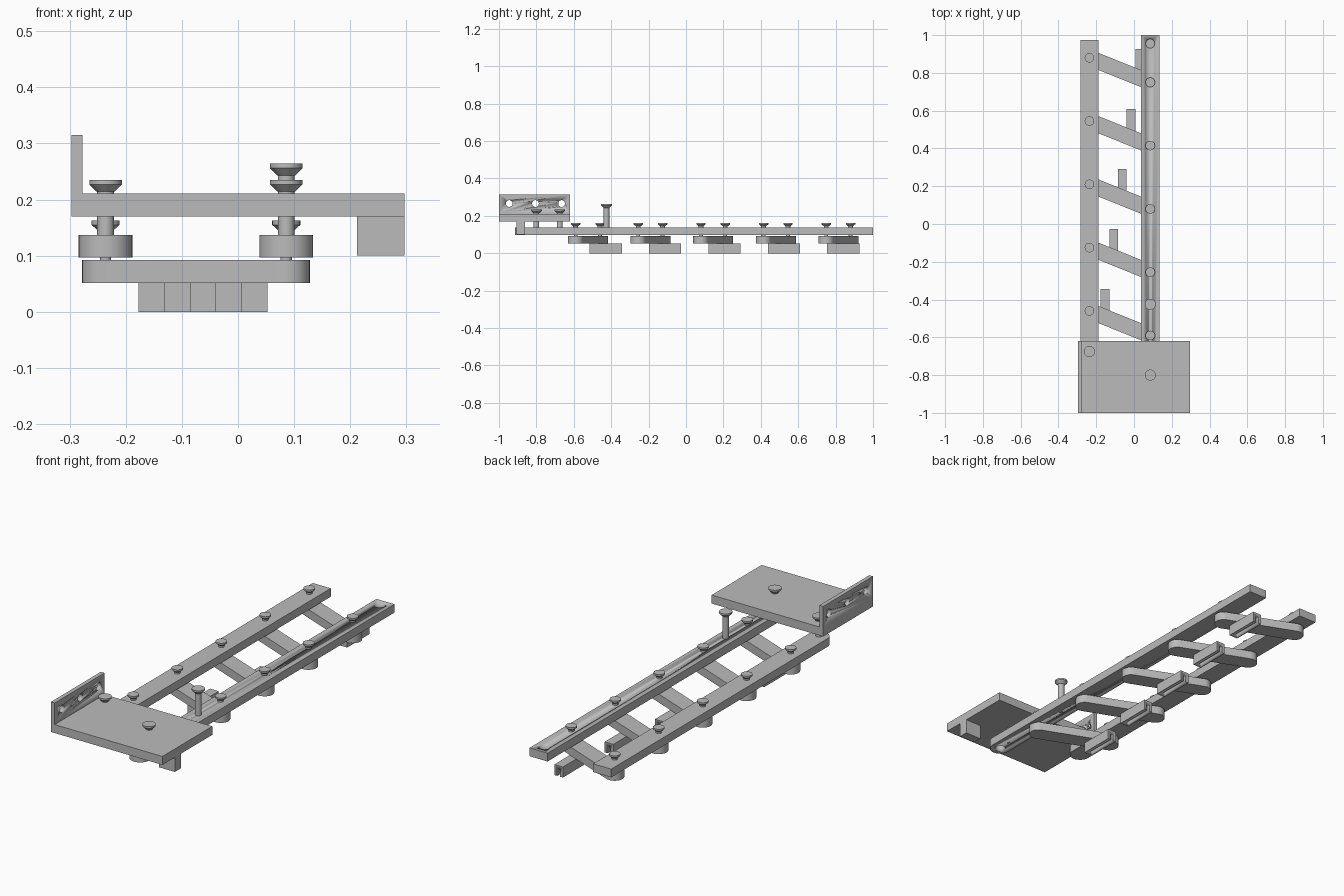
import bpy, bmesh, math
from mathutils import Matrix, Vector

cube = bpy.data.objects.get("Cube")
if cube:
    bpy.data.objects.remove(cube, do_unlink=True)

# single grey finish
grey = bpy.data.materials.new("plain_grey")
grey.use_nodes = True
colour = (0.5, 0.5, 0.5, 1)
grey.diffuse_color = colour
grey.node_tree.nodes["Principled BSDF"].inputs["Base Color"].default_value = colour


def finish(bm, name):
    bmesh.ops.recalc_face_normals(bm, faces=bm.faces)
    mesh = bpy.data.meshes.new(name)
    bm.to_mesh(mesh)
    bm.free()
    ob = bpy.data.objects.new(name, mesh)
    bpy.context.collection.objects.link(ob)
    mesh.materials.append(grey)
    activate(ob)
    bpy.ops.object.shade_smooth_by_angle(angle=math.radians(30))
    return ob


def activate(ob):
    bpy.ops.object.select_all(action='DESELECT')
    ob.select_set(True)
    bpy.context.view_layer.objects.active = ob


def extrude(name, outline, z0, z1):
    """Prism from a flat outline."""
    bm = bmesh.new()
    face = bm.faces.new([bm.verts.new((x, y, z0)) for x, y in outline])
    top = bmesh.ops.extrude_face_region(bm, geom=[face])["geom"]
    verts = [v for v in top if isinstance(v, bmesh.types.BMVert)]
    bmesh.ops.translate(bm, verts=verts, vec=(0, 0, z1 - z0))
    return finish(bm, name)


def box(name, x0, x1, y0, y1, z0, z1):
    return extrude(name, [(x0, y0), (x1, y0), (x1, y1), (x0, y1)], z0, z1)


def half_round(centre, radius, start, steps=16):
    return [(centre[0] + radius * math.cos(start + math.pi * i / steps),
             centre[1] + radius * math.sin(start + math.pi * i / steps))
            for i in range(steps + 1)]


def lathe(name, x, y, profile, sides=32):
    """Turned part from (radius, height) pairs, closed at both ends."""
    bm = bmesh.new()
    rings = []
    for r, z in profile:
        rings.append([bm.verts.new((x + r * math.cos(math.tau * i / sides),
                                    y + r * math.sin(math.tau * i / sides), z))
                      for i in range(sides)])
    for a, b in zip(rings, rings[1:]):
        for i in range(sides):
            j = (i + 1) % sides
            bm.faces.new((a[i], a[j], b[j], b[i]))
    bm.faces.new(rings[0])
    bm.faces.new(rings[-1])
    return finish(bm, name)


def cut(ob, cutter):
    cutter.hide_render = True
    mod = ob.modifiers.new("cut", 'BOOLEAN')
    mod.operation = 'DIFFERENCE'
    mod.object = cutter
    activate(ob)
    bpy.ops.object.modifier_apply(modifier=mod.name)
    bpy.data.objects.remove(cutter, do_unlink=True)


LEFT_X, RIGHT_X = 0.086, -0.236
RAIL_Z0, RAIL_Z1 = 0.097, 0.137
PLATE_Z0, PLATE_Z1 = 0.17, 0.211


# rails: round front end, square back end
def rail(name, x, front, back, r=0.048):
    outline = half_round((x, front + r), r, math.pi)
    outline += [(x + r, back), (x - r, back)]
    return extrude(name, outline, RAIL_Z0, RAIL_Z1)


left_rail = rail("left_rail", LEFT_X, -0.915, 1.0)
right_rail = rail("right_rail", RIGHT_X, -0.72, 0.975)
cut(left_rail, lathe("hole", LEFT_X, 0.955, [(0.024, 0.11), (0.024, 0.2)]))
cut(left_rail, lathe("hole", LEFT_X, -0.866, [(0.024, 0.05), (0.024, 0.2)]))


# pin with a flared head; the thin foot passes down into the arm
def pin(name, x, y, foot, seat, top, stem, head):
    lathe(name, x, y, [(0.01, foot), (0.01, RAIL_Z0 + 0.005),
                       (stem, RAIL_Z0 + 0.005), (stem, seat),
                       (head * 0.55, seat), (head, top - 0.008), (head, top)])


# swing arms with pivot pins and grooved feet
for k in range(5):
    y = -0.59 + 0.335 * k
    a, b = Vector((LEFT_X, y)), Vector((RIGHT_X, y + 0.13))
    heading = math.atan2(b.y - a.y, b.x - a.x)
    r = 0.042
    outline = half_round(b, r, heading - math.pi / 2)
    outline += half_round(a, r, heading + math.pi / 2)
    extrude(f"swing_arm_{k + 1}", outline, 0.051, 0.092)
    for side, p in (("left", a), ("right", b)):
        pin(f"{side}_pivot_pin_{k + 1}", p.x, p.y, 0.08, 0.145, 0.163, 0.013, 0.025)

    fx, fy = -0.154 + 0.046 * k, -0.515 + 0.3175 * k
    foot = box(f"foot_{k + 1}", fx - 0.023, fx + 0.023, fy, fy + 0.172, 0, 0.051)
    cut(foot, box("groove", fx - 0.007, fx + 0.007, fy + 0.02, fy + 0.3, -0.1, 0.034))

# mounting plate with drilled side flange and stop block
box("mounting_plate", -0.297, 0.297, -1.0, -0.62, PLATE_Z0, PLATE_Z1)
flange = box("side_flange", -0.297, -0.277, -1.0, -0.62, PLATE_Z1, 0.315)
for y in (-0.945, -0.805, -0.665):
    drill = lathe("drill", 0, 0, [(0.018, -0.1), (0.018, 0.1)])
    drill.data.transform(Matrix.Translation((-0.287, y, 0.266))
                         @ Matrix.Rotation(math.pi / 2, 4, 'Y'))
    cut(flange, drill)
box("stop_block", 0.212, 0.297, -0.905, -0.86, 0.1, PLATE_Z0)

# plate pins and the tall handle pin
pin("left_plate_pin", LEFT_X, -0.8, RAIL_Z0, 0.214, 0.235, 0.015, 0.029)
pin("right_plate_pin", RIGHT_X, -0.675, RAIL_Z0, 0.214, 0.235, 0.015, 0.029)
pin("tall_pin", LEFT_X, -0.425, RAIL_Z0, 0.243, 0.264, 0.015, 0.029)
